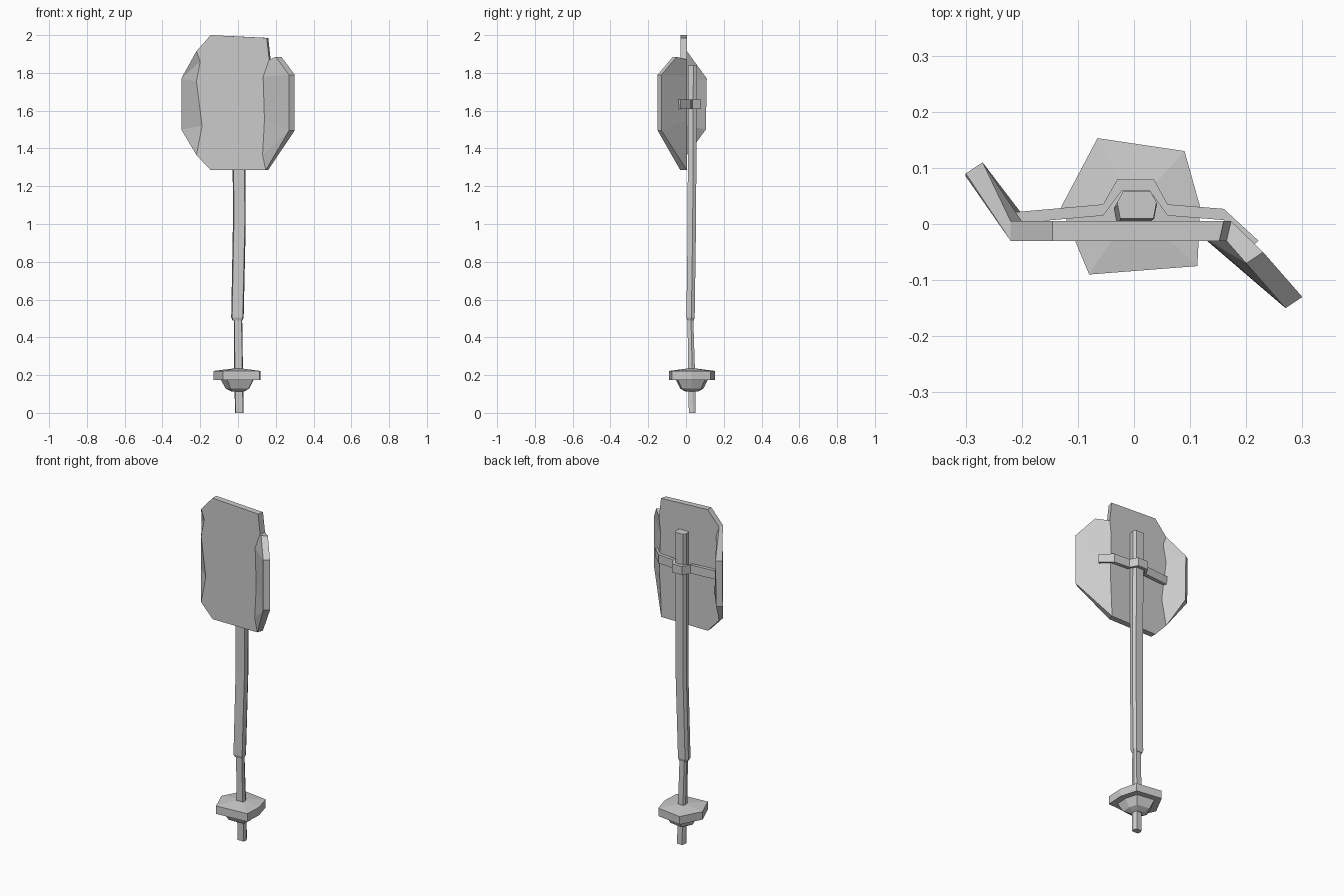
import bpy, bmesh
from mathutils import Vector

cube = bpy.data.objects.get("Cube")
if cube:
    bpy.data.objects.remove(cube, do_unlink=True)

grey = bpy.data.materials.new("plain grey")
grey.use_nodes = True
grey.diffuse_color = (0.6, 0.6, 0.6, 1)
grey.node_tree.nodes["Principled BSDF"].inputs["Base Color"].default_value = (0.6, 0.6, 0.6, 1)


def finish(name, bm):
    bmesh.ops.recalc_face_normals(bm, faces=bm.faces[:])
    mesh = bpy.data.meshes.new(name)
    bm.to_mesh(mesh)
    bm.free()
    mesh.materials.append(grey)
    obj = bpy.data.objects.new(name, mesh)
    bpy.context.collection.objects.link(obj)


def loft(name, rings):
    """Skin a stack of equal point rings and cap both ends."""
    bm = bmesh.new()
    rows = [[bm.verts.new(p) for p in ring] for ring in rings]
    n = len(rows[0])
    for a, b in zip(rows, rows[1:]):
        for i in range(n):
            j = (i + 1) % n
            bm.faces.new((a[i], a[j], b[j], b[i]))
    bm.faces.new(rows[0])
    bm.faces.new(rows[-1])
    finish(name, bm)


def slab(name, points, offsets, faces):
    """Thicken a folded sheet by a given offset at each point."""
    bm = bmesh.new()
    front = [bm.verts.new(p) for p in points]
    back = [bm.verts.new(Vector(p) + Vector(o)) for p, o in zip(points, offsets)]
    edges = {(f[i], f[(i + 1) % len(f)]) for f in faces for i in range(len(f))}
    for f in faces:
        bm.faces.new([front[i] for i in f])
        bm.faces.new([back[i] for i in reversed(f)])
    for a, b in edges:
        if (b, a) not in edges:
            bm.faces.new((front[a], front[b], back[b], back[a]))
    finish(name, bm)


# Post section: square front, chamfered back
SECTION = [(-.85, -1), (.85, -1), (1, .2), (.7, 1), (-.7, 1), (-1, .2)]


def post(name, levels):
    loft(name, [[(cx + u * hx, cy + v * hy, z) for u, v in SECTION]
                for z, cx, cy, hx, hy in levels])


post("upper_post", [(.49, -.003, .024, .026, .017), (.505, -.003, .024, .033, .022),
                    (1, .007, .031, .034, .022), (1.84, .005, .034, .035, .024)])
post("lower_post", [(0, .007, .033, .023, .018), (.24, .003, .029, .023, .018),
                    (.51, 0, .023, .022, .015)])

# Lump of ground footing around the post
OUTLINE = [(-.065, .153), (.09, .13), (.118, .03), (.113, -.075), (-.08, -.09), (-.13, .03)]
loft("footing", [[(x * s, .03 + (y - .03) * s, z) for x, y in OUTLINE]
                 for z, s in [(.112, .25), (.128, .5), (.175, .7), (.175, 1),
                              (.222, 1), (.234, .25)]])

# Sign panel with a left-hand and right-hand bent flap
F = -.03
panel = [(-.145, F, 2), (-.22, F, 1.915), (-.2, F, 1.86), (-.22, F, 1.755),
         (-.19, F, 1.52), (-.22, F, 1.365), (-.145, F, 1.285), (.147, F, 1.285),
         (.13, F, 1.365), (.14, F, 1.55), (.133, F, 1.78), (.165, F, 1.87),
         (.152, F, 1.985)]
offsets = [(0, .035, 0)] * 7 + [(.012, .035, 0)] + [(.03, .035, 0)] * 3 + [(.008, .035, 0)] * 2
flaps = [(-.3, .09, 1.77), (-.3, .085, 1.5),
         (.2, -.07, 1.885), (.27, -.15, 1.79), (.27, -.15, 1.495)]
flap_offsets = [(.03, .02, 0)] * 5
slab("sign_panel", panel + flaps, offsets + flap_offsets,
     [tuple(range(13)),
      (1, 13, 2), (2, 13, 3), (3, 13, 14, 4), (4, 14, 5),
      (11, 10, 15), (10, 16, 15), (10, 9, 16), (9, 17, 16), (9, 8, 17), (8, 7, 17)])

# Strap clamped around the back of the post
strap = [(-.225, .02), (-.055, .035), (-.03, .079), (.036, .079),
         (.06, .035), (.16, .027), (.222, -.03)]
low, high = 1.61, 1.66
inner = [(0, -.02)] * 2 + [(.008, -.02), (-.008, -.02)] + [(0, -.02)] * 2 + [(-.015, -.012)]
loft("mounting_strap", [[(x, y, low), (x, y, high), (x + dx, y + dy, high), (x + dx, y + dy, low)]
                        for (x, y), (dx, dy) in zip(strap, inner)])
